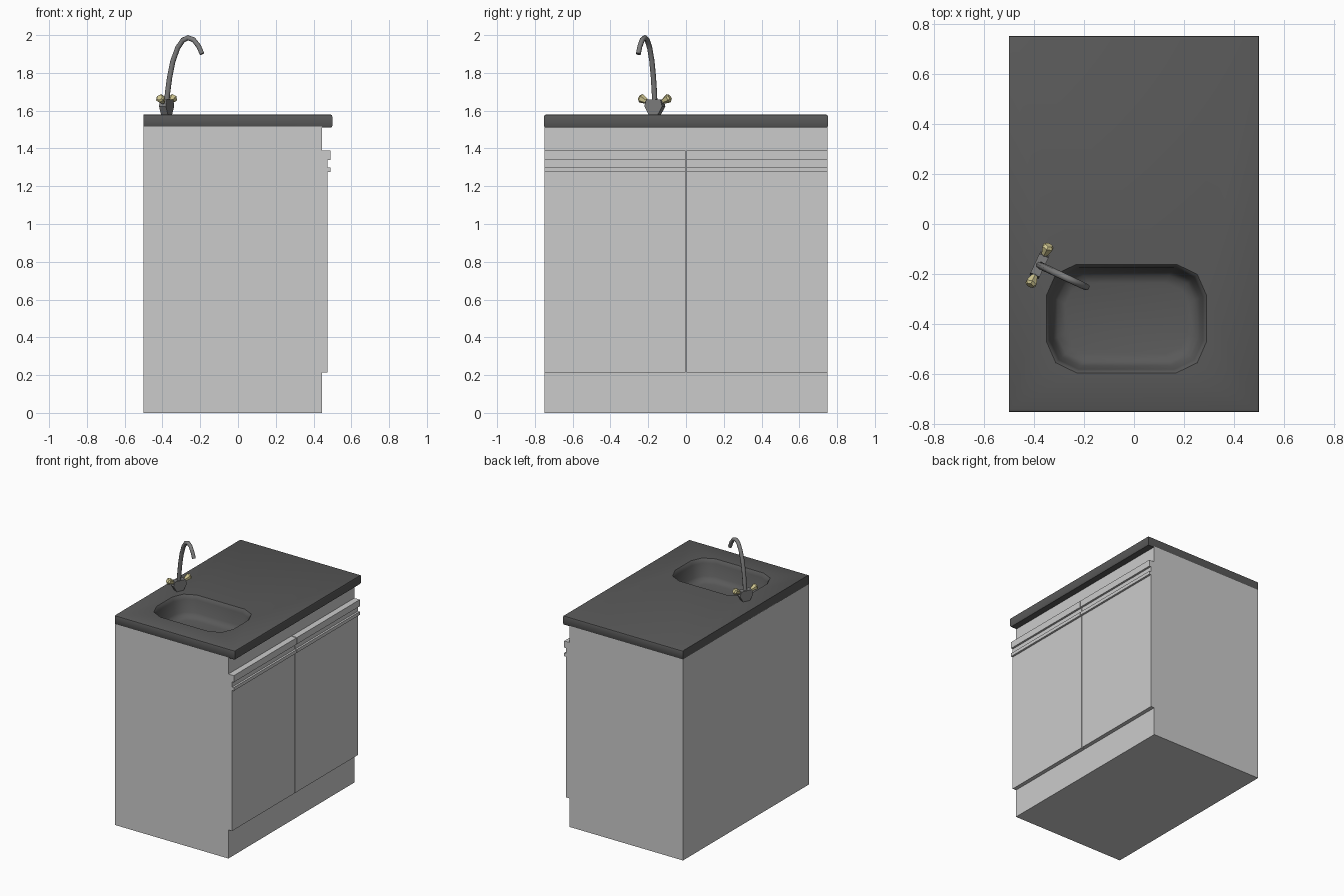
import bpy, bmesh
from math import radians
from mathutils import Matrix, Vector

if "Cube" in bpy.data.objects:
    bpy.data.objects.remove(bpy.data.objects["Cube"])


def material(name, rgb):
    m = bpy.data.materials.new(name)
    m.diffuse_color = (*rgb, 1)
    m.use_nodes = True
    m.node_tree.nodes["Principled BSDF"].inputs["Base Color"].default_value = m.diffuse_color
    return m


DARK = material("dark_grey", (0.1, 0.1, 0.1))
METAL = material("metal", (0.2, 0.2, 0.2))
GOLD = material("pale_gold", (0.62, 0.56, 0.28))


def finish(name, bm, mat=None, smooth=None, recalc=True):
    if recalc:
        bmesh.ops.recalc_face_normals(bm, faces=bm.faces)
    me = bpy.data.meshes.new(name)
    bm.to_mesh(me)
    bm.free()
    ob = bpy.data.objects.new(name, me)
    bpy.context.collection.objects.link(ob)
    if mat:
        me.materials.append(mat)
    if smooth:
        bpy.ops.object.select_all(action='DESELECT')
        ob.select_set(True)
        bpy.context.view_layer.objects.active = ob
        bpy.ops.object.shade_smooth_by_angle(angle=radians(smooth))
    return ob


def extrude_profile(bm, pts, offset):
    """Closed prism from a 3D outline and an extrusion vector."""
    f = bm.faces.new([bm.verts.new(p) for p in pts])
    r = bmesh.ops.extrude_face_region(bm, geom=[f], use_keep_orig=True)
    new = [v for v in r["geom"] if isinstance(v, bmesh.types.BMVert)]
    bmesh.ops.translate(bm, verts=new, vec=offset)


def loft(bm, rings):
    """Quads between successive closed rings of vertices."""
    for a, b in zip(rings, rings[1:]):
        n = len(a)
        for i in range(n):
            j = (i + 1) % n
            bm.faces.new((a[i], a[j], b[j], b[i]))


# cabinet body, open under the worktop so the basin can hang inside
bm = bmesh.new()
extrude_profile(bm, [(-0.5, -0.75, 0), (0.445, -0.75, 0),
                     (0.445, 0.75, 0), (-0.5, 0.75, 0)], (0, 0, 1.515))
top = [f for f in bm.faces if f.calc_center_median().z > 1.5]
bmesh.ops.recalc_face_normals(bm, faces=bm.faces)
bmesh.ops.delete(bm, geom=top, context='FACES')
finish("cabinet_body", bm, recalc=False)

# two doors with the grooved handle rail along their top edge
door = [(0.445, 0.215), (0.475, 0.215), (0.475, 1.275), (0.49, 1.275), (0.49, 1.3),
        (0.475, 1.3), (0.475, 1.34), (0.49, 1.34), (0.49, 1.39), (0.445, 1.39)]
for side, y in (("left", -0.75), ("right", 0.003)):
    bm = bmesh.new()
    extrude_profile(bm, [(x, y, z) for x, z in door], (0, 0.747, 0))
    finish(side + "_door", bm)

# worktop with moulded basin
bm = bmesh.new()


def rect(inset, z, back=0.0):
    return [bm.verts.new(p) for p in (
        (-0.5 + back, -0.752 + inset, z), (0.5 - inset, -0.752 + inset, z),
        (0.5 - inset, 0.752 - inset, z), (-0.5 + back, 0.752 - inset, z))]


outer = [rect(0.012, 1.58), rect(0.003, 1.576), rect(0, 1.567),
         rect(0, 1.52), rect(0.006, 1.51), rect(0.07, 1.51, 0.02)]
loft(bm, outer)

# basin outline as half-sizes of one quarter, mirrored into a 12-sided ring
CX, CY = -0.03, -0.378
quarter = [(0.32, 0.093), (0.283, 0.177), (0.2, 0.217)]
outline = (quarter + [(-x, y) for x, y in reversed(quarter)]
           + [(-x, -y) for x, y in quarter] + [(x, -y) for x, y in reversed(quarter)])


def basin_ring(shrink, z):
    return [bm.verts.new((CX + x * (1 - shrink / 0.32), CY + y * (1 - shrink / 0.217), z))
            for x, y in outline]


basin = [basin_ring(s, z) for s, z in
         ((0, 1.58), (0.007, 1.572), (0.014, 1.55), (0.028, 1.46), (0.045, 1.435), (0.075, 1.425))]
loft(bm, basin)
bm.faces.new(basin[-1])

# flat top between the outer edge and the basin rim
edges = [bm.edges.get((r[i], r[(i + 1) % len(r)])) for r in (outer[0], basin[0]) for i in range(len(r))]
bmesh.ops.triangle_fill(bm, use_beauty=True, edges=edges, normal=(0, 0, 1))
bmesh.ops.recalc_face_normals(bm, faces=bm.faces)
probe = min((f for f in bm.faces), key=lambda f: (f.calc_center_median() - Vector((CX, CY, 1.425))).length)
if probe.normal.z < 0:
    bmesh.ops.reverse_faces(bm, faces=bm.faces)
finish("worktop_with_basin", bm, DARK, 40, recalc=False)

# tap: local x points along the spout, local y through the handles
TAP = Matrix.Translation((-0.378, -0.165, 1.578)) @ Matrix.Rotation(radians(-25), 4, 'Z')

half = [(0.026, 0), (0.052, 0.045), (0.042, 0.08)]
bm = bmesh.new()
extrude_profile(bm, [(-0.02, y, z) for y, z in half + [(-y, z) for y, z in reversed(half)]], (0.04, 0, 0))
finish("tap_body", bm, METAL).matrix_world = TAP

# curved spout
path = [(0, 0.06), (0.006, 0.12), (0.018, 0.2), (0.037, 0.285), (0.065, 0.355), (0.095, 0.395),
        (0.125, 0.408), (0.158, 0.397), (0.188, 0.362), (0.207, 0.322)]
cu = bpy.data.curves.new("spout", 'CURVE')
cu.dimensions = '3D'
cu.bevel_depth = 0.013
cu.bevel_resolution = 2
cu.use_fill_caps = True
sp = cu.splines.new('POLY')
sp.points.add(len(path) - 1)
for p, (x, z) in zip(sp.points, path):
    p.co = (x, 0, z, 1)
    p.radius = 1.15 - 0.5 * x
cu.materials.append(METAL)
spout = bpy.data.objects.new("spout", cu)
bpy.context.collection.objects.link(spout)
spout.matrix_world = TAP

# flared handles with short stems, one each side
for side, s in (("left", -1), ("right", 1)):
    tilt = Matrix.Rotation(radians(-62 * s), 4, 'X')
    for part, mat, n, r1, r2, length, start in (("stem", METAL, 8, 0.013, 0.013, 0.04, 0.025),
                                                ("handle", GOLD, 6, 0.014, 0.025, 0.036, 0.055)):
        bm = bmesh.new()
        bmesh.ops.create_cone(bm, cap_ends=True, segments=n, radius1=r1, radius2=r2, depth=length,
                              matrix=Matrix.Translation((0, 0, start + length / 2)))
        if part == "handle":
            bmesh.ops.create_cone(bm, cap_ends=True, segments=n, radius1=r2, radius2=0.016, depth=0.01,
                                  matrix=Matrix.Translation((0, 0, start + length + 0.005)))
        ob = finish(f"{side}_tap_{part}", bm, mat)
        ob.matrix_world = TAP @ Matrix.Translation((0, 0, 0.045)) @ tilt
